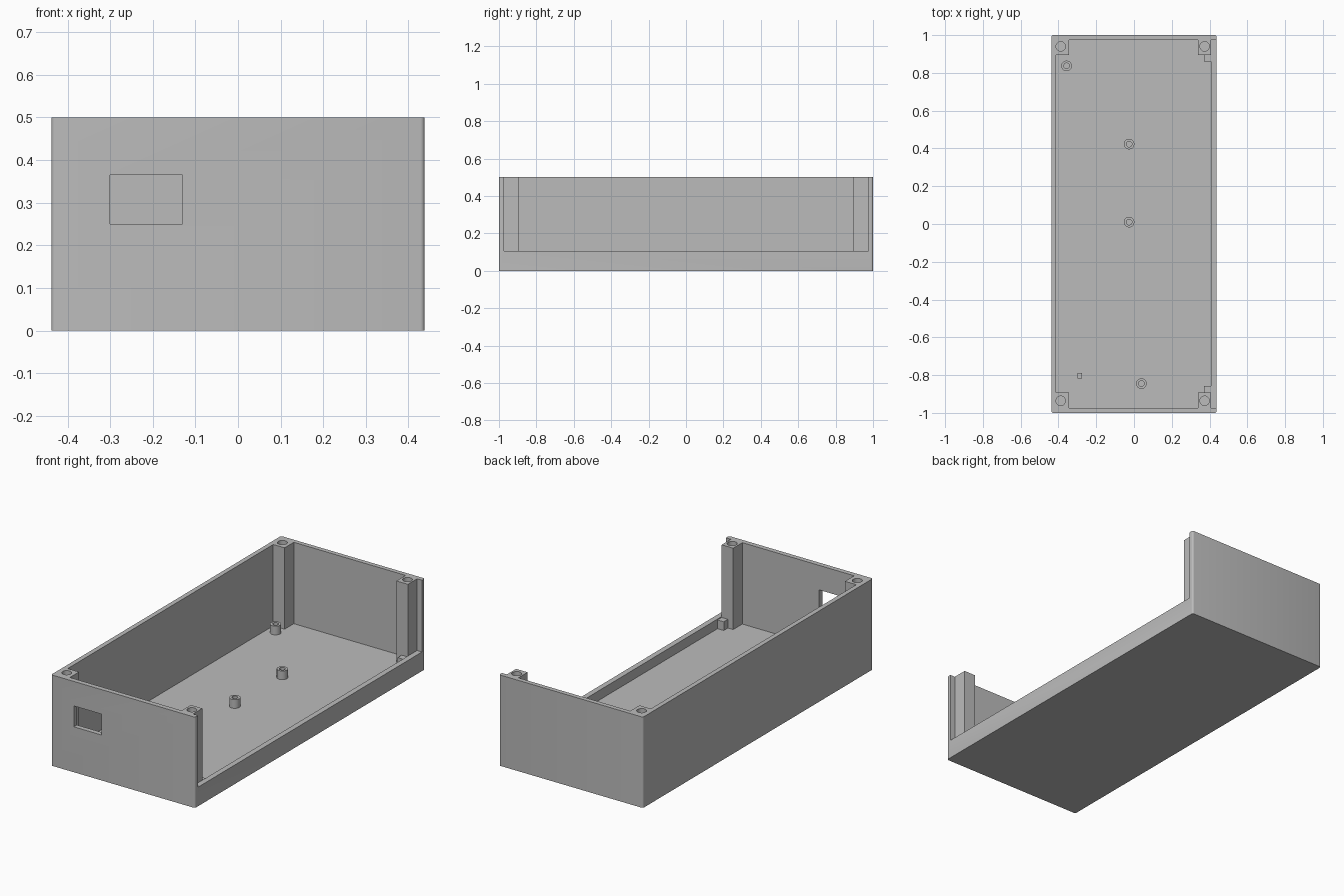
import bpy, bmesh
from mathutils import Matrix, Vector

cube = bpy.data.objects.get("Cube")
if cube:
    bpy.data.objects.remove(cube)

grey = bpy.data.materials.new("plain grey")
grey.use_nodes = True
grey.diffuse_color = (0.5, 0.5, 0.5, 1)
grey.node_tree.nodes["Principled BSDF"].inputs["Base Color"].default_value = grey.diffuse_color


def finish(name, bm):
    mesh = bpy.data.meshes.new(name)
    bm.to_mesh(mesh)
    bm.free()
    mesh.materials.append(grey)
    obj = bpy.data.objects.new(name, mesh)
    bpy.context.collection.objects.link(obj)
    return obj


def box(name, x, y, z, round_corners=0):
    bm = bmesh.new()
    lo, hi = Vector((x[0], y[0], z[0])), Vector((x[1], y[1], z[1]))
    bmesh.ops.create_cube(bm, size=1, matrix=Matrix.Translation((lo + hi) / 2)
                          @ Matrix.Diagonal((hi - lo).to_4d()))
    if round_corners:
        upright = [e for e in bm.edges
                   if abs(e.verts[0].co.z - e.verts[1].co.z) > 0.1]
        bmesh.ops.bevel(bm, geom=upright, offset=round_corners, segments=4,
                        profile=0.5, affect='EDGES')
    return finish(name, bm)


def cylinder(name, x, y, radius, z):
    bm = bmesh.new()
    bmesh.ops.create_cone(bm, cap_ends=True, segments=32, radius1=radius,
                          radius2=radius, depth=z[1] - z[0],
                          matrix=Matrix.Translation((x, y, (z[0] + z[1]) / 2)))
    return finish(name, bm)


def cut(obj, cutter):
    mod = obj.modifiers.new("cut", 'BOOLEAN')
    mod.operation = 'DIFFERENCE'
    mod.solver = 'EXACT'
    mod.object = cutter
    bpy.context.view_layer.objects.active = obj
    bpy.ops.object.modifier_apply(modifier=mod.name)
    bpy.data.objects.remove(cutter)


def smooth(obj):
    bpy.ops.object.select_all(action='DESELECT')
    obj.select_set(True)
    bpy.context.view_layer.objects.active = obj
    bpy.ops.object.shade_smooth_by_angle()


TOP, FLOOR, LOW = 0.5, 0.052, 0.105
LEFT, RIGHT, FRONT, BACK = -0.412, 0.408, -0.973, 0.975

# Tray with one low side and a port window in the front wall
tray = box("tray", (-0.438, 0.438), (-1, 1), (0, TOP), 0.01)
cut(tray, box("cavity", (LEFT, RIGHT), (FRONT, BACK), (FLOOR, 0.7)))
cut(tray, box("side_opening", (0.36, 0.6), (FRONT, BACK), (LOW, 0.7)))
cut(tray, box("port_window", (-0.3, -0.13), (-1.1, -0.9), (0.25, 0.365)))
smooth(tray)

# Corner screw posts
for side, x, hole_x in (("right", (LEFT, -0.343), -0.388), ("left", (0.338, RIGHT), 0.374)):
    for end, y, hole_y in (("front", (FRONT, -0.893), -0.936), ("back", (0.895, BACK), 0.94)):
        post = box(f"{end}_{side}_post", x, y, (FLOOR, TOP))
        cut(post, cylinder("screw_hole", hole_x, hole_y, 0.025, (0.25, 0.6)))
        smooth(post)

# Hollow board standoffs
for i, (x, y) in enumerate(((-0.357, 0.837), (-0.026, 0.423), (-0.026, 0.01), (0.039, -0.845))):
    standoff = cylinder(f"standoff_{i + 1}", x, y, 0.028, (FLOOR, 0.1))
    cut(standoff, cylinder("pilot_hole", x, y, 0.015, (FLOOR + 0.004, 0.2)))
    smooth(standoff)

# Small support blocks beside the low wall, and a board peg
box("front_support_block", (0.37, RIGHT), (-0.893, -0.857), (FLOOR, 0.1))
box("back_support_block", (0.37, RIGHT), (0.86, 0.895), (FLOOR, 0.1))
box("board_peg", (-0.298, -0.275), (-0.818, -0.788), (FLOOR, 0.1))
